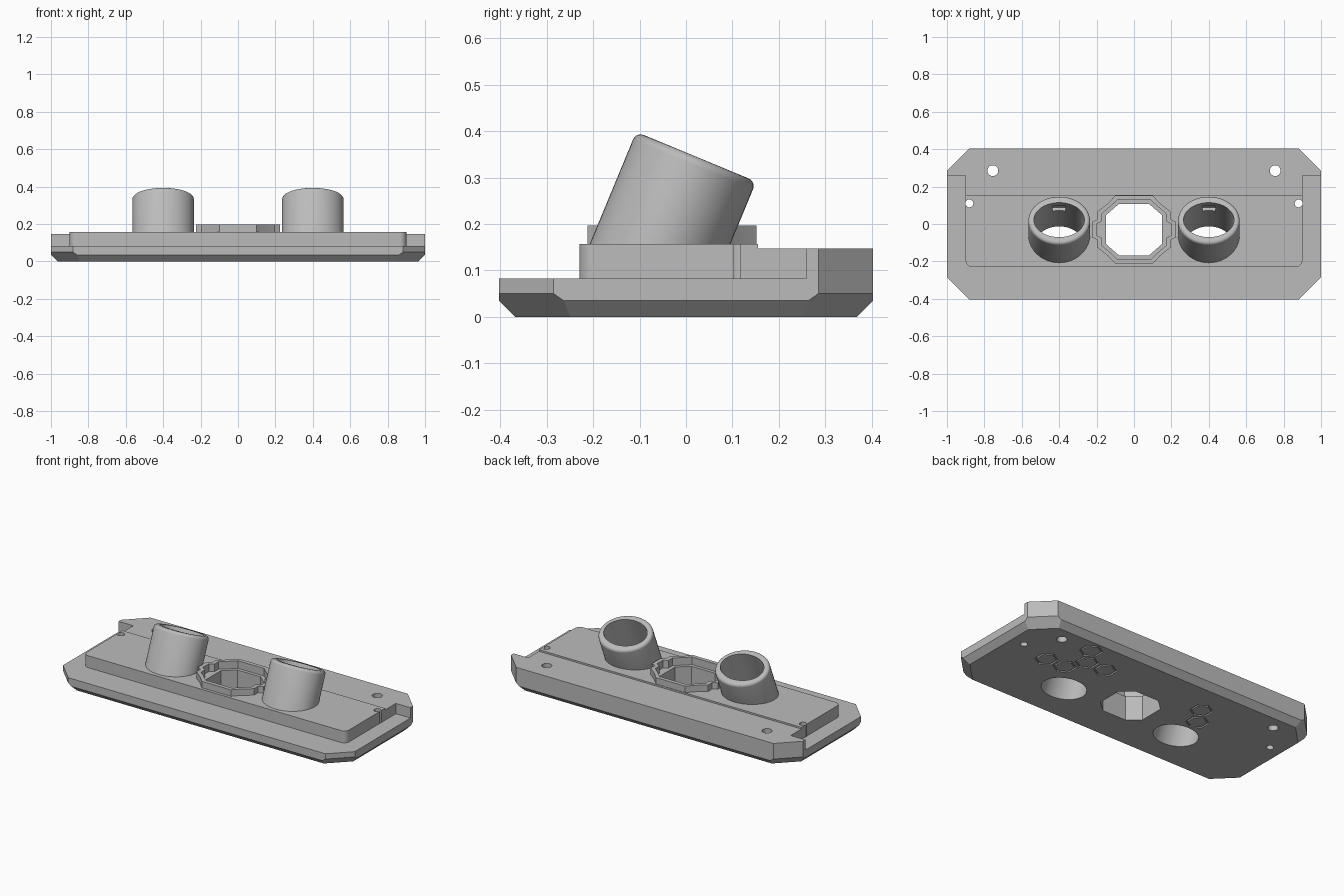
import bpy, bmesh
from math import sin, cos, pi, radians, sqrt
from mathutils import Matrix, Vector

if "Cube" in bpy.data.objects:
    bpy.data.objects.remove(bpy.data.objects["Cube"], do_unlink=True)

grey = bpy.data.materials.new("light_grey")
grey.use_nodes = True
grey.diffuse_color = (0.5, 0.5, 0.5, 1)
grey.node_tree.nodes["Principled BSDF"].inputs["Base Color"].default_value = (0.5, 0.5, 0.5, 1)


def finish(name, bm, matrix=None):
    if matrix:
        bm.transform(matrix)
    bmesh.ops.recalc_face_normals(bm, faces=bm.faces[:])
    mesh = bpy.data.meshes.new(name)
    bm.to_mesh(mesh)
    bm.free()
    mesh.materials.append(grey)
    obj = bpy.data.objects.new(name, mesh)
    bpy.context.collection.objects.link(obj)
    return obj


def loft(name, rings, matrix=None):
    """Closed solid through a stack of (outline, height) rings."""
    bm = bmesh.new()
    loops = [[bm.verts.new((x, y, z)) for x, y in pts] for pts, z in rings]
    for a, b in zip(loops, loops[1:]):
        for i in range(len(a)):
            j = (i + 1) % len(a)
            bm.faces.new((a[i], a[j], b[j], b[i]))
    bm.faces.new(loops[0][::-1])
    bm.faces.new(loops[-1])
    return finish(name, bm, matrix)


def prism(name, pts, z0, z1, matrix=None):
    return loft(name, [(pts, z0), (pts, z1)], matrix)


def ellipse(cx, cy, rx, ry, n=48, start=0.0):
    return [(cx + rx * cos(start + 2 * pi * i / n), cy + ry * sin(start + 2 * pi * i / n))
            for i in range(n)]


def box(x0, x1, y0, y1):
    return [(x0, y0), (x1, y0), (x1, y1), (x0, y1)]


def four_way(quarter, cy):
    """Mirror a quarter outline about x = 0 and y = cy."""
    right_back = [(x, cy + y) for x, y in quarter]
    left_back = [(-x, cy + y) for x, y in reversed(quarter)]
    left_front = [(-x, cy - y) for x, y in quarter]
    right_front = [(x, cy - y) for x, y in reversed(quarter)]
    return right_back + left_back + left_front + right_front


def combine(target, other, operation):
    mod = target.modifiers.new("combine", "BOOLEAN")
    mod.operation, mod.solver, mod.object = operation, "EXACT", other
    bpy.context.view_layer.objects.active = target
    bpy.ops.object.modifier_apply(modifier=mod.name)
    bpy.data.objects.remove(other, do_unlink=True)


def cut(other):
    combine(plate, other, "DIFFERENCE")


def join(other):
    combine(plate, other, "UNION")


# Mounting plate: clipped corners and a chamfered lower edge
HY, TOP = 0.403, 0.157
bm = bmesh.new()
bmesh.ops.create_cube(bm, size=1, matrix=Matrix.Translation((0, 0, TOP / 2))
                      @ Matrix.Diagonal((2, 2 * HY, TOP, 1)))
planes = []
for s in (-1, 1):
    planes += [((s, 0, 0.035), (s, 0, -1)), ((0, s * HY, 0.035), (0, s, -1))]
    for t in (-1, 1):
        planes += [((s, t * 0.285, 0), (s, t, 0)),
                   ((s, t * 0.285, 0.05), (s, t, -sqrt(2)))]
for co, no in planes:
    bmesh.ops.bisect_plane(bm, geom=bm.verts[:] + bm.edges[:] + bm.faces[:], dist=1e-5,
                           plane_co=co, plane_no=Vector(no).normalized(), clear_outer=True)
    bmesh.ops.holes_fill(bm, edges=[e for e in bm.edges if e.is_boundary], sides=0)
plate = finish("mounting_plate", bm)

# Lower ledge around the front and ends, with rounded deck corners
R = 0.035
corner = [(0.9 - R + R * cos(-a * pi / 16), -0.23 + R + R * sin(-a * pi / 16)) for a in range(9)]
ledge = [(-1.1, 0.26), (-1.1, -0.6), (1.1, -0.6), (1.1, 0.26), (0.9, 0.26)]
ledge += corner + [(-x, y) for x, y in reversed(corner)] + [(-0.9, 0.26)]
cut(prism("ledge_cutter", ledge, 0.083, 0.3))
cut(prism("rear_step_cutter", box(-1.1, 1.1, 0.155, 0.6), 0.147, 0.3))

# Raised keyed collar around the central opening
CY = -0.03
collar = [(0.225, 0.04), (0.197, 0.055), (0.197, 0.095), (0.14, 0.14), (0.1, 0.182)]
recess = [(0.2, 0.03), (0.172, 0.045), (0.172, 0.085), (0.125, 0.125), (0.09, 0.158)]
opening = [(0.15, 0.077), (0.08, 0.138)]
join(prism("collar", four_way(collar, CY), 0.12, 0.197))
cut(prism("recess_cutter", four_way(recess, CY), 0.15, 0.3))
cut(prism("opening_cutter", four_way(opening, CY), -0.1, 0.3))

# Two leaning oval tubes with rounded rims, open right through the plate
for side in (-1, 1):
    lean = Matrix.Translation((side * 0.4, 0.022, 0.345)) @ Matrix.Rotation(radians(-22.5), 4, "X")
    rings = [(ellipse(0, 0, 0.165, 0.14), -0.27)]
    for k in range(6):
        a = k * pi / 10
        d = 0.018 * (1 - cos(a))
        rings.append((ellipse(0, 0, 0.165 - d, 0.14 - d), 0.018 * (sin(a) - 1)))
    join(loft("tube", rings, lean))
    cut(prism("bore_cutter", ellipse(0, 0, 0.135, 0.1), -0.6, 0.1, lean))
    cut(prism("notch_cutter", box(-0.035, 0.035, 0.08, 0.118), -0.11, -0.04, lean))
    # Screw holes
    cut(prism("large_hole_cutter", ellipse(side * 0.755, 0.285, 0.029, 0.029, 24), -0.1, 0.3))
    cut(prism("small_hole_cutter", ellipse(side * 0.88, 0.11, 0.021, 0.021, 24), -0.1, 0.3))

# Honeycomb outlines engraved in the underside
P = 0.13
for col, row in ((0, 0), (1, 0), (-0.5, 1), (-1.5, 1), (0, 2), (-7.3, 0), (-6.8, 1)):
    x, y = 0.55 + col * P, 0.065 + row * P * sqrt(3) / 2
    groove = prism("groove_cutter", ellipse(x, y, 0.066, 0.066, 6, pi / 6), -0.05, 0.008)
    core = prism("groove_core", ellipse(x, y, 0.055, 0.055, 6, pi / 6), -0.1, 0.1)
    combine(groove, core, "DIFFERENCE")
    cut(groove)

bpy.ops.object.select_all(action="DESELECT")
plate.select_set(True)
bpy.context.view_layer.objects.active = plate
bpy.ops.object.shade_smooth_by_angle(angle=radians(25))
